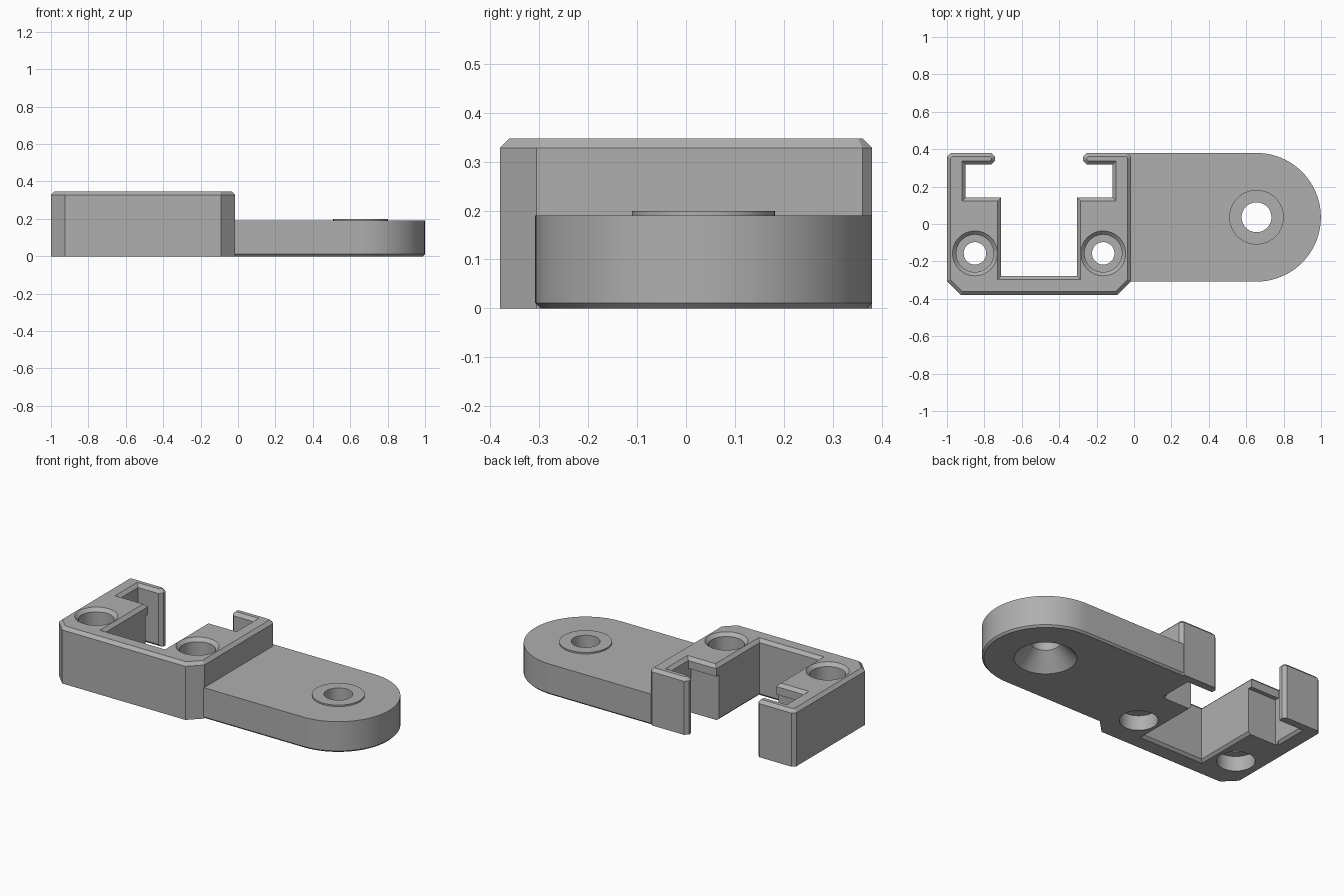
import bpy, bmesh, math
from mathutils import Matrix

cube = bpy.data.objects.get("Cube")
if cube:
    bpy.data.objects.remove(cube, do_unlink=True)

# Single grey material
grey = bpy.data.materials.new("grey_plastic")
grey.use_nodes = True
grey.diffuse_color = (0.43, 0.43, 0.43, 1)
bsdf = next(n for n in grey.node_tree.nodes if n.type == 'BSDF_PRINCIPLED')
bsdf.inputs["Base Color"].default_value = grey.diffuse_color

MID = -0.5075            # symmetry line of the clip housing
TOP = 0.347
HOLE_Y = -0.157
EYE_X, EYE_Y = 0.655, 0.036


def make_object(name, bm):
    bmesh.ops.recalc_face_normals(bm, faces=bm.faces)
    mesh = bpy.data.meshes.new(name)
    bm.to_mesh(mesh)
    bm.free()
    mesh.materials.append(grey)
    obj = bpy.data.objects.new(name, mesh)
    bpy.context.collection.objects.link(obj)
    return obj


def prism(outline, z0, z1):
    bm = bmesh.new()
    face = bm.faces.new([bm.verts.new((x, y, z0)) for x, y in outline])
    new = bmesh.ops.extrude_face_region(bm, geom=[face])["geom"]
    bmesh.ops.translate(bm, vec=(0, 0, z1 - z0),
                        verts=[g for g in new if isinstance(g, bmesh.types.BMVert)])
    return bm


def chamfer(bm, size, z, rule=lambda v: True):
    edges = [e for e in bm.edges
             if all(abs(v.co.z - z) < 1e-4 and rule(v.co) for v in e.verts)]
    bmesh.ops.bevel(bm, geom=edges, offset=size, offset_type='OFFSET',
                    segments=1, profile=0.5, affect='EDGES', clamp_overlap=False)


def lathe_cutter(name, profile, x, y, steps=48):
    bm = bmesh.new()
    rings = []
    for r, z in profile:
        rings.append([bm.verts.new((x + r * math.cos(2 * math.pi * i / steps),
                                    y + r * math.sin(2 * math.pi * i / steps), z))
                      for i in range(steps)])
    for low, high in zip(rings, rings[1:]):
        for i in range(steps):
            j = (i + 1) % steps
            bm.faces.new((low[i], low[j], high[j], high[i]))
    bm.faces.new(rings[0])
    bm.faces.new(rings[-1])
    return make_object(name, bm)


def cut(obj, cutters):
    for c in cutters:
        mod = obj.modifiers.new("cut", 'BOOLEAN')
        mod.operation, mod.solver, mod.object = 'DIFFERENCE', 'EXACT', c
    deps = bpy.context.evaluated_depsgraph_get()
    mesh = bpy.data.meshes.new_from_object(obj.evaluated_get(deps))
    obj.modifiers.clear()
    obj.data = mesh


# Clip housing: left half of the outline, mirrored
half = [(-0.925, -0.38), (-1, -0.305), (-1, 0.36), (-0.98, 0.38),
        (-0.763, 0.38), (-0.743, 0.36), (-0.743, 0.338), (-0.763, 0.318),
        (-0.9, 0.318), (-0.9, 0.142), (-0.71, 0.142), (-0.71, -0.277)]
outline = half + [(2 * MID - x, y) for x, y in reversed(half)]
bm = prism(outline, 0, TOP)
chamfer(bm, 0.019, TOP)
chamfer(bm, 0.015, 0, lambda p: abs(p.x - MID) < 0.4 and -0.3 < p.y < 0.32)
housing = make_object("clip_housing", bm)

# Screw holes, bored from both ends, and undercuts below the arm ledges
cutters = []
for side in (-1, 1):
    cutters.append(lathe_cutter("screw_hole_cutter", [
        (0.105, -0.02), (0.105, 0.09), (0.06, 0.09), (0.06, 0.17),
        (0.1, 0.17), (0.1, TOP - 0.02), (0.13, TOP + 0.01)],
        MID + side * 0.343, HOLE_Y))
    bm = bmesh.new()
    bmesh.ops.create_cube(bm, size=1, matrix=Matrix.Translation(
        (MID + side * 0.29, 0.142, 0.13)) @ Matrix.Diagonal((0.205, 0.05, 0.3, 1)))
    cutters.append(make_object("undercut_cutter", bm))
cut(housing, cutters)

# Mounting plate with a round end
R = 0.344
arc = [(EYE_X + R * math.cos(a), EYE_Y + R * math.sin(a))
       for a in (math.pi * (i / 48 - 0.5) for i in range(49))]
bm = prism([(-0.03, EYE_Y - R)] + arc + [(-0.03, EYE_Y + R)], 0, 0.19)
chamfer(bm, 0.011, 0, lambda p: True)
plate = make_object("mounting_plate", bm)

# Raised washer ring around the plate hole
bm = prism([(EYE_X + 0.146 * math.cos(math.pi * i / 24),
             EYE_Y + 0.146 * math.sin(math.pi * i / 24)) for i in range(48)], 0.185, 0.199)
washer = make_object("washer_ring", bm)

# Countersunk plate hole
eye = lathe_cutter("countersink_cutter", [
    (0.18, -0.01), (0.08, 0.095), (0.08, 0.25)], EYE_X, EYE_Y)
cut(plate, [eye])
cut(washer, [eye])

for c in cutters + [eye]:
    bpy.data.objects.remove(c, do_unlink=True)

# Smooth the round surfaces, keep edges crisp
bpy.ops.object.select_all(action='DESELECT')
for obj in (housing, plate, washer):
    obj.select_set(True)
bpy.context.view_layer.objects.active = housing
bpy.ops.object.shade_smooth_by_angle(angle=math.radians(25))
